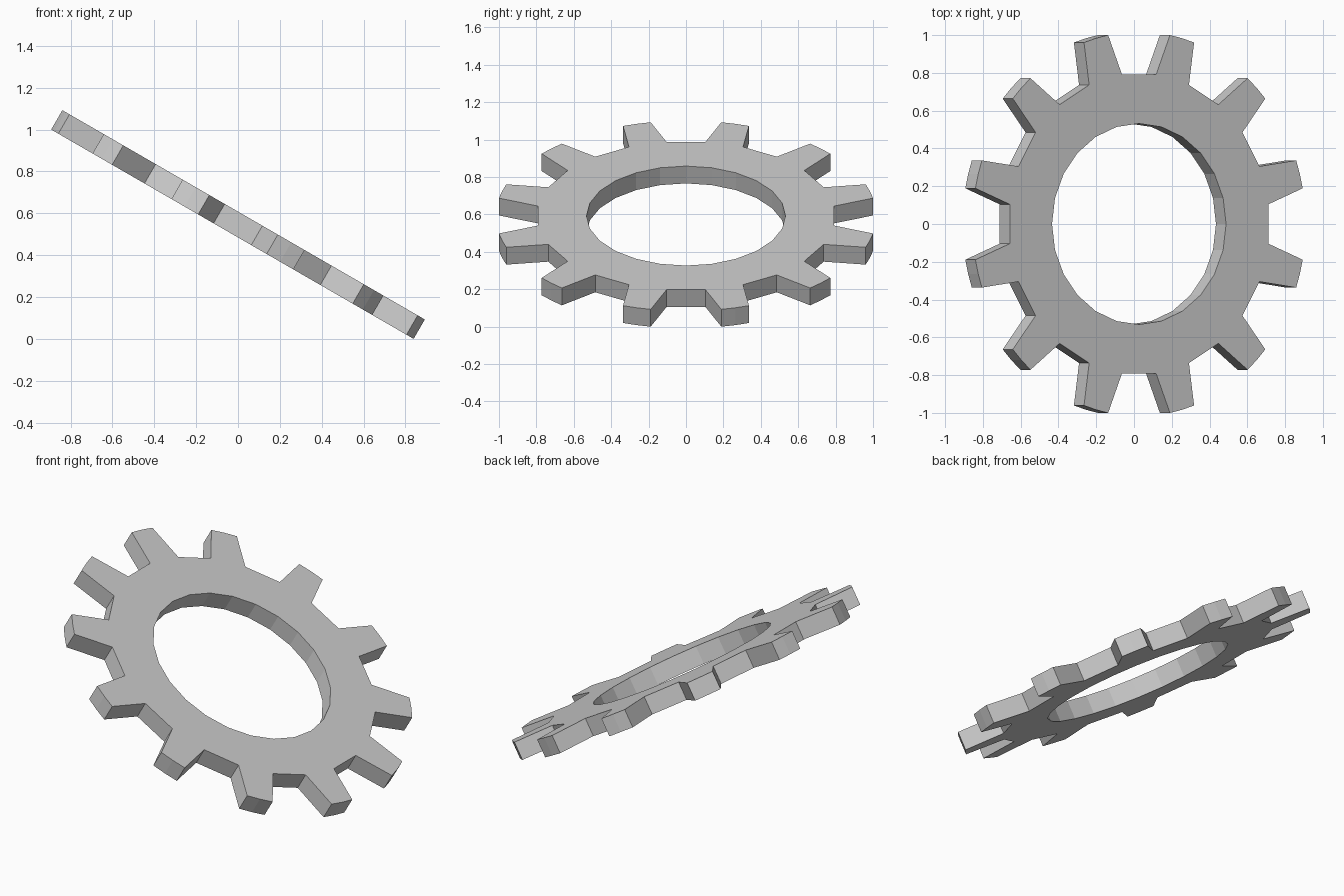
import bpy, bmesh
from math import sin, cos, radians
from mathutils import Matrix

if "Cube" in bpy.data.objects:
    bpy.data.objects.remove(bpy.data.objects["Cube"])

TEETH, THICK = 12, 0.107
TIP_R, ROOT_R, BORE_R = 1.018, 0.797, 0.532
STEP = 360 / TEETH


def polar(r, deg):
    return (r * cos(radians(deg)), r * sin(radians(deg)), -THICK / 2)


bm = bmesh.new()

# One flat sector per tooth: ring half-sectors plus the tapered tooth
for i in range(TEETH):
    c = STEP * (i + 0.5)
    v = lambda r, off: bm.verts.new(polar(r, c + off))
    bore = [v(BORE_R, o) for o in (-15, 0, 15)]
    root = [v(ROOT_R, o) for o in (-7.5, 7.5)]
    nxt = v(ROOT_R, 22.5)
    tip = [v(TIP_R, o) for o in (-4.3, 0, 4.3)]
    end = v(BORE_R, 30)
    bm.faces.new([bore[1], root[0], tip[0], tip[1], tip[2], root[1]])
    bm.faces.new([bore[1], root[1], bore[2]])
    bm.faces.new([bore[2], root[1], nxt])
    bm.faces.new([bore[2], nxt, end])
bmesh.ops.remove_doubles(bm, verts=bm.verts, dist=1e-4)

# Thickness
ext = bmesh.ops.extrude_face_region(bm, geom=bm.faces[:], use_keep_orig=True)
top = [g for g in ext["geom"] if isinstance(g, bmesh.types.BMVert)]
bmesh.ops.translate(bm, verts=top, vec=(0, 0, THICK))
bmesh.ops.recalc_face_normals(bm, faces=bm.faces)
bmesh.ops.dissolve_limit(bm, angle_limit=0.001, verts=bm.verts, edges=bm.edges)

# Tilt towards +x and rest on the ground
bm.transform(Matrix.Rotation(radians(30), 4, 'Y'))
bm.transform(Matrix.Translation((0, 0, -min(v.co.z for v in bm.verts))))

mesh = bpy.data.meshes.new("gear_ring")
bm.to_mesh(mesh)
bm.free()
bpy.context.collection.objects.link(bpy.data.objects.new("gear_ring", mesh))
